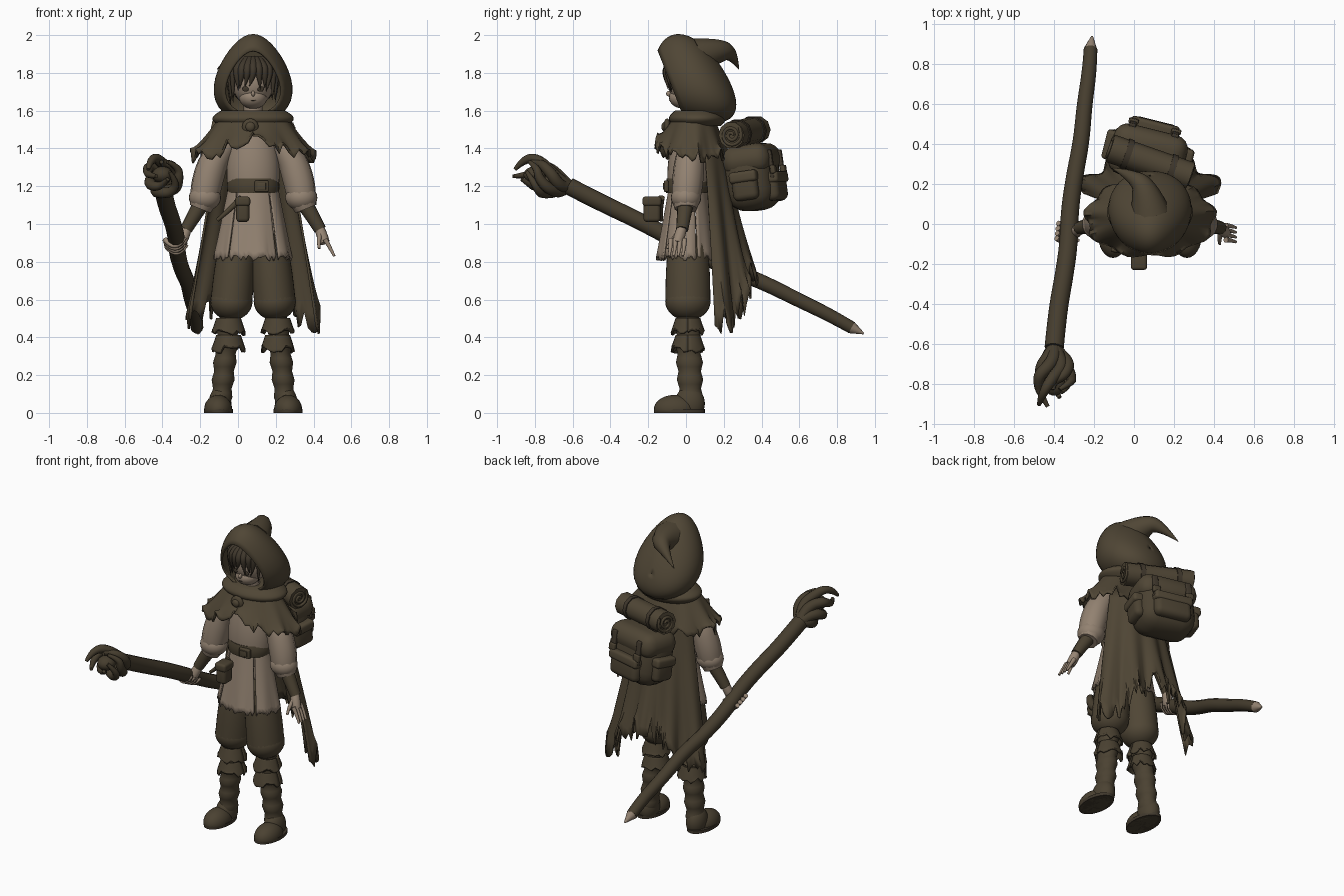
import bpy, bmesh, math, random
from mathutils import Matrix, Vector
from math import sin, cos, pi, radians

random.seed(4)
if "Cube" in bpy.data.objects:
    bpy.data.objects.remove(bpy.data.objects["Cube"])


def colour(name, level, blue):
    material = bpy.data.materials.new(name)
    material.use_nodes = True
    rgba = (level, level * .77, level * blue, 1)
    material.diffuse_color = rgba
    material.node_tree.nodes["Principled BSDF"].inputs["Base Color"].default_value = rgba
    return material


CLOAK = colour("cloak olive", .08, .45)
LEATHER = colour("leather brown", .07, .45)
HAIR = colour("dark hair", .05, .5)
WOOD = colour("staff wood", .06, .45)
LINEN = colour("tunic linen", .29, .57)
SKIN = colour("skin", .31, .57)


def at(offset, y, z, side=1):
    """A point measured sideways from the axis of the body."""
    return Vector((.08 + side * offset, y, z))


def finish(name, mesh, material):
    thing = bpy.data.objects.new(name, mesh)
    bpy.context.collection.objects.link(thing)
    mesh.materials.clear()
    mesh.materials.append(material)
    for polygon in mesh.polygons:
        polygon.use_smooth = True
        polygon.material_index = 0
    mesh.set_sharp_from_angle(angle=radians(50))
    return thing


def from_bmesh(name, bm, material):
    bmesh.ops.recalc_face_normals(bm, faces=bm.faces)
    mesh = bpy.data.meshes.new(name)
    bm.to_mesh(mesh)
    bm.free()
    return finish(name, mesh, material)


def surface(name, grid, material, closed=False, cap=False, thick=True):
    bm = bmesh.new()
    rows = [[bm.verts.new(point) for point in row] for row in grid]
    count = len(rows[0])
    for upper, lower in zip(rows, rows[1:]):
        for i in range(count if closed else count - 1):
            k = (i + 1) % count
            bm.faces.new((upper[i], upper[k], lower[k], lower[i]))
    if cap:
        bm.faces.new(rows[0])
        bm.faces.new(rows[-1])
    thing = from_bmesh(name, bm, material)
    if thick:
        solid = thing.modifiers.new("thickness", "SOLIDIFY")
        solid.thickness = .012
        solid.offset = 0


def barrel(name, low, high, low_radius, high_radius, material, depth=1, swell=0, wrinkles=0):
    """Stacked ellipses between two points, swelling in the middle."""
    grid, steps = [], 20
    for j in range(steps + 1):
        t = j / steps
        centre = low.lerp(high, t)
        r = low_radius + (high_radius - low_radius) * t + swell * sin(pi * t)
        r += .005 * sin(math.tau * wrinkles * t)
        ring = [math.tau * i / 32 for i in range(32)]
        grid.append([centre + Vector((r * cos(a), r * depth * sin(a), 0)) for a in ring])
    surface(name, grid, material, closed=True, cap=True, thick=False)


def drape(name, high, low, high_radius, low_radius, material, start=0, end=360, depth=1,
          columns=48, rag=0, hem=lambda a: 0, folds=0, fold_size=.05):
    """Hanging cloth with torn teeth; hem shifts the lower edge."""
    teeth = [random.uniform(-rag, rag) for _ in range(columns + 1)]
    grid, steps = [], 12
    for j in range(steps + 1):
        t = j / steps
        centre = high.lerp(low, t)
        row = []
        for i in range(columns + 1):
            a = radians(start + (end - start) * i / columns)
            r = high_radius + (low_radius - high_radius) * t
            r *= 1 + fold_size * t * sin(folds * a)
            drop = hem(a) * t ** 2 + teeth[i] * t ** 6
            row.append(centre + Vector((r * cos(a), r * depth * sin(a), drop)))
        grid.append(row)
    surface(name, grid, material)


def tube(name, points, start, end, material, swell=0):
    """Round sweep along a soft path, from one radius to another."""
    curve = bpy.data.curves.new(name, "CURVE")
    curve.dimensions = "3D"
    curve.bevel_depth = 1
    curve.bevel_resolution = 3
    curve.resolution_u = 6
    curve.use_fill_caps = True
    spline = curve.splines.new("NURBS")
    last = len(points) - 1
    spline.points.add(last)
    for i, point in enumerate(points):
        spline.points[i].co = (*point, 1)
        spline.points[i].radius = start + (end - start) * i / last + swell * sin(pi * i / last)
    spline.use_endpoint_u = True
    spline.order_u = min(3, len(points))
    path = bpy.data.objects.new(name + " path", curve)
    bpy.context.collection.objects.link(path)
    graph = bpy.context.evaluated_depsgraph_get()
    mesh = bpy.data.meshes.new_from_object(path.evaluated_get(graph))
    bpy.data.objects.remove(path)
    finish(name, mesh, material)


def ball(name, centre, size, material):
    bm = bmesh.new()
    place = Matrix.Translation(centre) @ Matrix.Diagonal((*size, 1))
    bmesh.ops.create_uvsphere(bm, u_segments=24, v_segments=16, radius=1, matrix=place)
    for vert in bm.verts:
        vert.co.z = max(vert.co.z, 0)  # flat on the ground
    from_bmesh(name, bm, material)


def box(name, centre, size, material, frame=Matrix(), bevel=.3):
    """Rounded block; the bevel is a share of its thinnest side."""
    bm = bmesh.new()
    place = frame @ Matrix.Translation(centre) @ Matrix.Diagonal((*size, 1))
    bmesh.ops.create_cube(bm, size=1, matrix=place)
    bmesh.ops.bevel(bm, geom=bm.edges[:], offset=bevel * min(size), segments=4, profile=.5, affect="EDGES")
    from_bmesh(name, bm, material)


# Head and face
ball("head", at(0, .02, 1.75), (.11, .115, .13), SKIN)
ball("chin", at(0, -.01, 1.67), (.075, .08, .06), SKIN)
ball("nose", at(0, -.09, 1.69), (.01, .015, .015), SKIN)
ball("mouth", at(0, -.085, 1.655), (.015, .005, .003), HAIR)
tube("neck", [at(0, .03, 1.45), at(0, .03, 1.65)], .05, .05, SKIN)
barrel("neck_scarf", at(0, .02, 1.5), at(0, .02, 1.6), .11, .07, CLOAK, swell=.01)
for side in (-1, 1):
    ball("eye", at(.04, -.085, 1.715, side), (.018, .005, .014), HAIR)

# Hair with a tousled fringe, longer at the temples
ball("hair_cap", at(0, .06, 1.76), (.125, .11, .13), HAIR)
for lock in range(-6, 7):
    a = lock / 4
    tip = 1.75 - .08 * abs(a) + random.uniform(-.03, .02)
    sway = a + random.uniform(-.2, .1)
    strand = [at(r * sin(b), .02 - r * cos(b), z)
              for r, b, z in ((.06, a, 1.87), (.12, a, 1.84), (.13, a, 1.78), (.12, sway, tip))]
    tube("hair_lock", strand, .022, .001, HAIR, swell=.01)

# Hood: a shell swept from the slanted, peaked face opening to the back
grid = []
for j in range(17):
    sweep = -.75 + (pi / 2 + .749) * j / 16
    row = []
    for i in range(36):
        turn = math.tau * i / 36
        width = .195 * cos(sweep) * (1 - .3 * cos(turn))
        lean = .09 * cos(turn) * cos(sweep)
        row.append(at(width * sin(turn), .05 + .19 * sin(sweep) - lean,
                      1.77 - .05 * sin(sweep) ** 2 + .23 * cos(sweep) * cos(turn)))
    grid.append(row)
surface("hood", grid, CLOAK, closed=True)
tube("hood_tail", [at(0, .06, 1.89), at(-.02, .17, 1.92), at(-.08, .24, 1.91), at(-.19, .28, 1.82)], .1, .002, CLOAK)
barrel("cowl", at(0, .06, 1.52), at(0, .06, 1.6), .18, .17, CLOAK, depth=.7, swell=.04)

# Capelet parted under a round clasp
drape("capelet", at(0, .04, 1.59), at(0, .03, 1.36), .15, .32, CLOAK, -90, 270, depth=.6, columns=72,
      rag=.04, hem=lambda a: .1 * max(0, -sin(a)) ** 8, folds=9)
ball("clasp", at(-.015, -.1, 1.515), (.043, .02, .043), LEATHER)
ball("clasp_boss", at(-.015, -.115, 1.515), (.025, .015, .025), CLOAK)

# Torn cape, short in the middle with two long tails
drape("cape", at(0, .03, 1.43), at(0, .03, .48), .2, .39, CLOAK, 24, 156, depth=.83, columns=60,
      rag=.08, hem=lambda a: .27 * sin(a) ** 6, folds=13, fold_size=.08)

# Tunic with slit skirt panels
barrel("tunic_body", at(0, .01, 1.1), at(0, .02, 1.5), .12, .1, LINEN, depth=.8, swell=.03)
for middle, half in ((-90, 38), (-14, 34), (90, 66), (194, 34)):
    drape("skirt_panel", at(0, .01, 1.2), at(0, 0, .82), .125, .2, LINEN, middle - half, middle + half,
          depth=.75, columns=20, rag=.015, folds=8, fold_size=.03)

# Belt, buckle, pouch and sheath
barrel("belt", at(0, .01, 1.165), at(0, .01, 1.24), .135, .132, LEATHER, depth=.85, swell=.006)
box("buckle", at(.045, -.105, 1.2), (.075, .025, .06), LEATHER)
box("buckle_plate", at(.045, -.118, 1.2), (.045, .009, .035), CLOAK)
box("belt_pouch", at(-.055, -.18, 1.07), (.07, .09, .12), LEATHER)
box("pouch_flap", at(-.055, -.18, 1.12), (.08, .1, .05), LEATHER)
tube("knife_sheath", [at(-.06, -.13, 1.14), at(-.13, -.14, 1.07), at(-.19, -.13, 1.02)], .018, .01, LEATHER)

for side, label in ((-1, "right"), (1, "left")):
    # Baggy trousers gathered below the knee
    barrel(label + "_trouser", at(.115, .01, .59, side), at(.08, .01, .95, side), .11, .09, CLOAK, depth=1.08, swell=.006)
    ball(label + "_trouser_puff", at(.115, .01, .59, side), (.112, .12, .1), CLOAK)
    # Wrinkled boots with ragged cuffs
    for z in (.5, .41):
        drape(label + "_boot_cuff", at(.13, .01, z, side), at(.13, .01, z - .075, side), .06, .085, LEATHER,
              columns=24, rag=.02)
    barrel(label + "_boot_shaft", at(.17, .025, .06, side), at(.125, .01, .52, side), .052, .055, LEATHER,
           depth=1.15, swell=.004, wrinkles=5)
    ball(label + "_boot_toe", at(.185, -.06, .02, side), (.074, .11, .075), LEATHER)
    ball(label + "_boot_heel", at(.175, .02, .05, side), (.06, .08, .09), LEATHER)
    barrel(label + "_boot_sole", at(.184, -.035, 0, side), at(.184, -.035, .02, side), .077, .077, HAIR, depth=1.75)
    # Sleeves and bracers
    sleeve = [at(.12, .03, 1.45, side), at(.2, .02, 1.36, side), at(.24, .01, 1.24, side),
              at(.26, 0, 1.13, side), at(.28, 0, 1.08, side)]
    tube(label + "_sleeve", sleeve, .06, .06, LINEN, swell=.025)
    ball(label + "_sleeve_puff", at(.255, 0, 1.14, side), (.085, .08, .07), LINEN)
    tube(label + "_bracer", [at(.265, 0, 1.12, side), at(.31, -.01, 1.05, side), at(.355, -.02, .97, side)],
         .045, .033, LEATHER)
    # Palms
    tube(label + "_palm", [at(.35, -.02, .985, side), at(.36, -.03, .95, side), at(.38, -.045, .9, side)],
         .024, .027, SKIN, swell=.008)

# Open left hand
for finger in range(4):
    y = -.08 + .024 * finger
    tube("left_finger", [at(.38, y, .92), at(.405, y, .88), at(.43, y - .01, .83)], .014, .007, SKIN)
tube("left_thumb", [at(.355, -.04, .95), at(.345, -.08, .91), at(.35, -.1, .87)], .015, .007, SKIN)

# Crooked staff with a pointed foot
crown, foot = Vector((-.4, -.62, 1.2)), Vector((-.21, .94, .42))
shaft = [crown.lerp(foot, i / 9) for i in range(10)]
for point in shaft[1:-1]:
    point += Vector([random.uniform(-.01, .01) for _ in range(3)])
shaft[-1] = crown.lerp(foot, .96)
tube("staff", shaft, .048, .034, WOOD, swell=.003)
tube("staff_point", [shaft[-1], foot], .034, .005, LINEN)

# Gnarled crown of twisting, kinked branches
reach = Vector((0, -.3, .1))
for branch in range(6):
    twist = []
    for i in range(7):
        t = i / 6
        a = math.tau * branch / 6 + 3 * t
        kink = Vector([random.uniform(-.02, .02) for _ in range(3)])
        twist.append(crown + reach * t * (1 - .07 * branch) + .085 * sin(2.4 * t) * Vector((cos(a), 0, sin(a))) + kink * t)
    tube("staff_branch", twist, .032, .01, WOOD, swell=.01)
ball("staff_knot", crown + reach * .6, (.055, .06, .045), WOOD)

# Right fingers curled around the staff
along = (foot - crown).normalized()
across = along.cross(Vector((0, 0, 1))).normalized()
upward = across.cross(along)
for finger in range(4):
    centre = crown.lerp(foot, .35 + .016 * finger)
    curl = [centre + .055 * (cos(a) * across - sin(a) * upward) for a in (3, 2, 1, 0)]
    tube("right_finger", curl, .014, .008, SKIN)

# Backpack, set askew
pack = Matrix.Translation((.07, .35, 1.25)) @ Matrix.Rotation(radians(-14), 4, "Z") @ Matrix.Rotation(radians(8), 4, "X")
box("pack_body", (0, 0, -.01), (.37, .26, .34), LEATHER, pack, bevel=.4)
box("pack_flap", (0, .01, .09), (.38, .26, .16), CLOAK, pack, bevel=.45)
box("pack_back_pocket", (0, .12, -.07), (.24, .08, .15), LEATHER, pack, bevel=.45)
box("back_pocket_flap", (0, .128, -.02), (.25, .08, .06), CLOAK, pack)
for side in (-1, 1):
    box("pack_side_pocket", (side * .18, 0, -.05), (.07, .14, .15), LEATHER, pack, bevel=.45)
    box("side_pocket_flap", (side * .185, 0, 0), (.08, .15, .06), CLOAK, pack)
    box("pack_strap", (side * .11, .14, .05), (.035, .02, .15), HAIR, pack)
    box("strap_buckle", (side * .11, .148, .02), (.05, .025, .045), LEATHER, pack)

# Bedroll with bands and spiral ends
ends = near, far = Vector((.28, .24, 1.47)), Vector((-.12, .38, 1.5))
tube("bedroll", ends, .072, .072, CLOAK)
for t in (.2, .75):
    tube("bedroll_band", [near.lerp(far, t), near.lerp(far, t + .07)], .078, .078, HAIR)
flat = (far - near).normalized().cross(Vector((0, 0, 1)))
for end in ends:
    coil = [end + .003 * (i + 2) * (cos(i * .7) * flat + Vector((0, 0, sin(i * .7)))) for i in range(20)]
    tube("bedroll_coil", coil, .009, .009, LEATHER)
